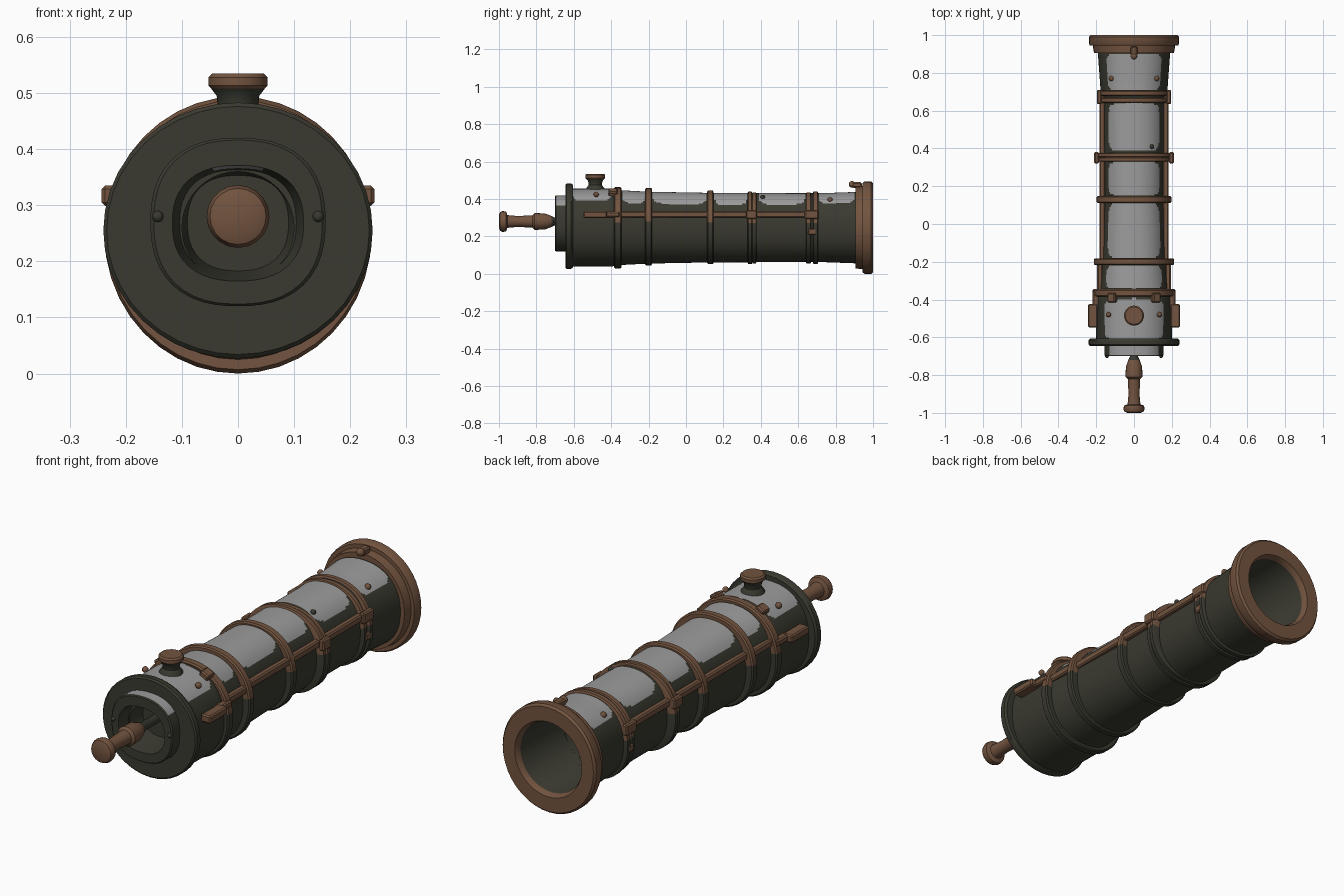
import bpy, bmesh, math
from mathutils import Matrix, Vector

if "Cube" in bpy.data.objects:
    bpy.data.objects.remove(bpy.data.objects["Cube"])


def material(name, rgb):
    m = bpy.data.materials.new(name)
    m.use_nodes = True
    m.diffuse_color = (*rgb, 1)
    m.node_tree.nodes["Principled BSDF"].inputs["Base Color"].default_value = (*rgb, 1)
    return m


MATS = [material("dark iron", (0.042, 0.042, 0.03)),
        material("aged bronze", (0.17, 0.088, 0.05)),
        material("pale steel", (0.33, 0.33, 0.33))]
DARK, BRONZE, STEEL = range(3)


def finish(name, bm, rule):
    """Turn a bmesh into a shaded object coloured by a rule on face centres."""
    for f in bm.faces:
        f.material_index = rule(f.calc_center_median()) if callable(rule) else rule
    me = bpy.data.meshes.new(name)
    bm.to_mesh(me)
    bm.free()
    ob = bpy.data.objects.new(name, me)
    bpy.context.collection.objects.link(ob)
    for m in MATS:
        me.materials.append(m)
    bpy.ops.object.select_all(action='DESELECT')
    ob.select_set(True)
    bpy.context.view_layer.objects.active = ob
    bpy.ops.object.shade_smooth_by_angle(angle=math.radians(35))
    return ob


def loft(name, stations, rule, seg=32, power=2.0, caps=(False, False), place=None):
    """Skin superellipse rings (y, x radius, z radius, centre z) along y."""
    bm = bmesh.new()
    rings = []
    for y, rx, rz, cz in stations:
        ring = []
        for j in range(seg):
            a = math.tau * j / seg
            s, c = math.sin(a), math.cos(a)
            k = (abs(s) ** power + abs(c) ** power) ** (-1 / power)
            ring.append(bm.verts.new((rx * s * k, y, cz + rz * c * k)))
        rings.append(ring)
    for a, b in zip(rings, rings[1:]):
        for j in range(seg):
            n = (j + 1) % seg
            bm.faces.new((a[j], a[n], b[n], b[j]))
    if caps[0]:
        bm.faces.new(rings[0][::-1])
    if caps[1]:
        bm.faces.new(rings[-1])
    if place:
        bm.transform(place)
    return finish(name, bm, rule)


def box(name, centre, size, rule=BRONZE, turn=0.0, bevel=0.006):
    bm = bmesh.new()
    bmesh.ops.create_cube(bm, size=1)
    bm.transform(Matrix.Diagonal((*size, 1)))
    bmesh.ops.bevel(bm, geom=bm.edges[:], offset=bevel, segments=1, affect='EDGES')
    bm.transform(Matrix.Translation(centre) @ Matrix.Rotation(turn, 4, 'Y'))
    return finish(name, bm, rule)


def bolt(name, centre, r=0.014, rule=BRONZE):
    bm = bmesh.new()
    bmesh.ops.create_uvsphere(bm, u_segments=12, v_segments=8, radius=r)
    bm.transform(Matrix.Translation(centre))
    return finish(name, bm, rule)


# Barrel: interpolated profile with pale panels between the bands
AXIS = 0.247
PROFILE = [(-0.62, 0.2, 0.208), (-0.4, 0.203, 0.208), (-0.35, 0.19, 0.2),
           (-0.2, 0.177, 0.192), (0.12, 0.166, 0.186), (0.6, 0.17, 0.184),
           (0.75, 0.18, 0.185), (0.94, 0.194, 0.192)]
PANELS = [(-0.612, -0.395), (-0.345, -0.215), (-0.185, 0.115),
          (0.15, 0.33), (0.385, 0.64), (0.705, 0.905)]


def radii(y):
    for (y0, a0, b0), (y1, a1, b1) in zip(PROFILE, PROFILE[1:]):
        if y <= y1:
            t = (y - y0) / (y1 - y0)
            return a0 + (a1 - a0) * t, b0 + (b1 - b0) * t
    return PROFILE[-1][1:]


def panel_rule(c):
    angle = abs(math.atan2(c.x, c.z - AXIS))
    for lo, hi in PANELS:
        v = (2 * c.y - lo - hi) / (hi - lo)
        if abs(v) < 1 and (angle / 0.83) ** 5 + abs(v) ** 6 < 1:
            return STEEL
    return DARK


steps = [-0.62 + 0.01 * i for i in range(157)]
loft("barrel", [(y, *radii(y), AXIS) for y in steps], panel_rule, seg=128, power=2.25)


# Bands: bronze over the upper half, iron below
def upper_bronze(c):
    return BRONZE if c.z > 0.27 else DARK


def band(name, y, half, rx, rz, cz):
    edge = half * 0.7
    loft(name, [(y - half, rx - 0.04, rz - 0.04, cz), (y - half, rx - 0.006, rz - 0.006, cz),
                (y - edge, rx, rz, cz), (y + edge, rx, rz, cz),
                (y + half, rx - 0.006, rz - 0.006, cz), (y + half, rx - 0.04, rz - 0.04, cz)],
         upper_bronze, seg=48, power=2.2)


band("breech_band", -0.365, 0.02, 0.22, 0.217, 0.246)
band("rear_band", -0.2, 0.018, 0.212, 0.208, 0.252)
band("middle_band", 0.13, 0.018, 0.198, 0.196, 0.249)
band("front_band_a", 0.342, 0.012, 0.203, 0.194, 0.246)
band("front_band_b", 0.365, 0.012, 0.208, 0.19, 0.246)
band("collar_band_a", 0.655, 0.014, 0.191, 0.19, 0.246)
band("collar_band_b", 0.692, 0.014, 0.195, 0.194, 0.246)

# Muzzle flange running into the bore
flange = [(0.905, 0.18, 0.18), (0.905, 0.212, 0.218), (0.945, 0.218, 0.222),
          (0.945, 0.234, 0.24), (0.955, 0.238, 0.247), (0.99, 0.238, 0.247),
          (1.0, 0.23, 0.238), (1.0, 0.17, 0.172), (0.975, 0.158, 0.16),
          (-0.3, 0.145, 0.15)]
loft("muzzle_and_bore", [(*s, 0.247) for s in flange],
     lambda c: BRONZE if c.y > 0.97 or (c.y > 0.9 and abs(c.x) + abs(c.z - AXIS) > 0.16) else DARK,
     seg=40, caps=(False, True))

# Breech plate, and the hollow block on its face
loft("breech_plate", [(-0.645, 0.1, 0.1, 0.26), (-0.645, 0.234, 0.221, 0.255),
                      (-0.638, 0.24, 0.228, 0.255), (-0.615, 0.24, 0.228, 0.255),
                      (-0.605, 0.232, 0.222, 0.255), (-0.605, 0.17, 0.17, 0.255)],
     DARK, seg=40)
loft("breech_block", [(-0.56, 0.09, 0.085, 0.268), (-0.67, 0.108, 0.098, 0.268),
                      (-0.7, 0.117, 0.103, 0.268), (-0.7, 0.15, 0.146, 0.27),
                      (-0.695, 0.156, 0.15, 0.27), (-0.64, 0.156, 0.15, 0.27)],
     lambda c: STEEL if c.z > 0.365 and c.y > -0.69 else DARK,
     seg=48, power=2.4, caps=(True, False))

# Rear pull handle
handle = [(-1.0, 0.035), (-0.994, 0.05), (-0.98, 0.056), (-0.962, 0.053), (-0.955, 0.034),
          (-0.9, 0.029), (-0.82, 0.033), (-0.81, 0.045), (-0.755, 0.043), (-0.72, 0.03),
          (-0.7, 0.02), (-0.54, 0.02)]
loft("pull_handle", [(y, r, r, 0.28) for y, r in handle],
     lambda c: BRONZE if c.y < -0.72 else DARK, seg=20, caps=(True, True))

# Top knob on a flared neck
upright = Matrix.Translation(Vector((0, -0.485, 0))) @ Matrix.Rotation(math.pi / 2, 4, 'X')
knob = [(0.43, 0.055), (0.455, 0.05), (0.475, 0.036), (0.495, 0.038), (0.508, 0.048),
        (0.513, 0.053), (0.528, 0.053), (0.535, 0.046)]
loft("top_knob", [(h, r, r, 0) for h, r in knob],
     lambda c: BRONZE if c.z > 0.508 else DARK, seg=24, caps=(False, True), place=upright)

# Side rails, lugs and bolts on both sides
for s, side in ((1, "left"), (-1, "right")):
    box(f"{side}_rear_rail", (s * 0.18, -0.28, 0.317), (0.03, 0.19, 0.034))
    box(f"{side}_rail", (s * 0.168, 0.235, 0.317), (0.03, 0.89, 0.034))
    box(f"{side}_side_lug", (s * 0.218, -0.485, 0.317), (0.05, 0.125, 0.036))
    box(f"{side}_lug_arm", (s * 0.202, -0.4, 0.317), (0.034, 0.09, 0.03))
    box(f"{side}_band_lug", (s * 0.115, -0.39, 0.436), (0.045, 0.05, 0.03), turn=s * 0.5)
    box(f"{side}_front_clasp", (s * 0.198, 0.35, 0.317), (0.026, 0.06, 0.05))
    box(f"{side}_collar_clasp", (s * 0.184, 0.672, 0.317), (0.026, 0.075, 0.05))
    box(f"{side}_collar_tab", (s * 0.183, 0.675, 0.225), (0.024, 0.045, 0.035))
    bolt(f"{side}_breech_bolt", (s * 0.135, -0.48, 0.425))
    bolt(f"{side}_muzzle_bolt", (s * 0.12, 0.77, 0.396))
    bolt(f"{side}_breech_plate_bolt", (s * 0.143, -0.7, 0.28), 0.01, DARK)

bolt("panel_bolt", (0.095, 0.41, 0.41), 0.012, DARK)
# Front sight at the muzzle
box("front_sight", (0, 0.915, 0.475), (0.035, 0.05, 0.03))
bolt("front_sight_bead", (0, 0.888, 0.478), 0.018)
